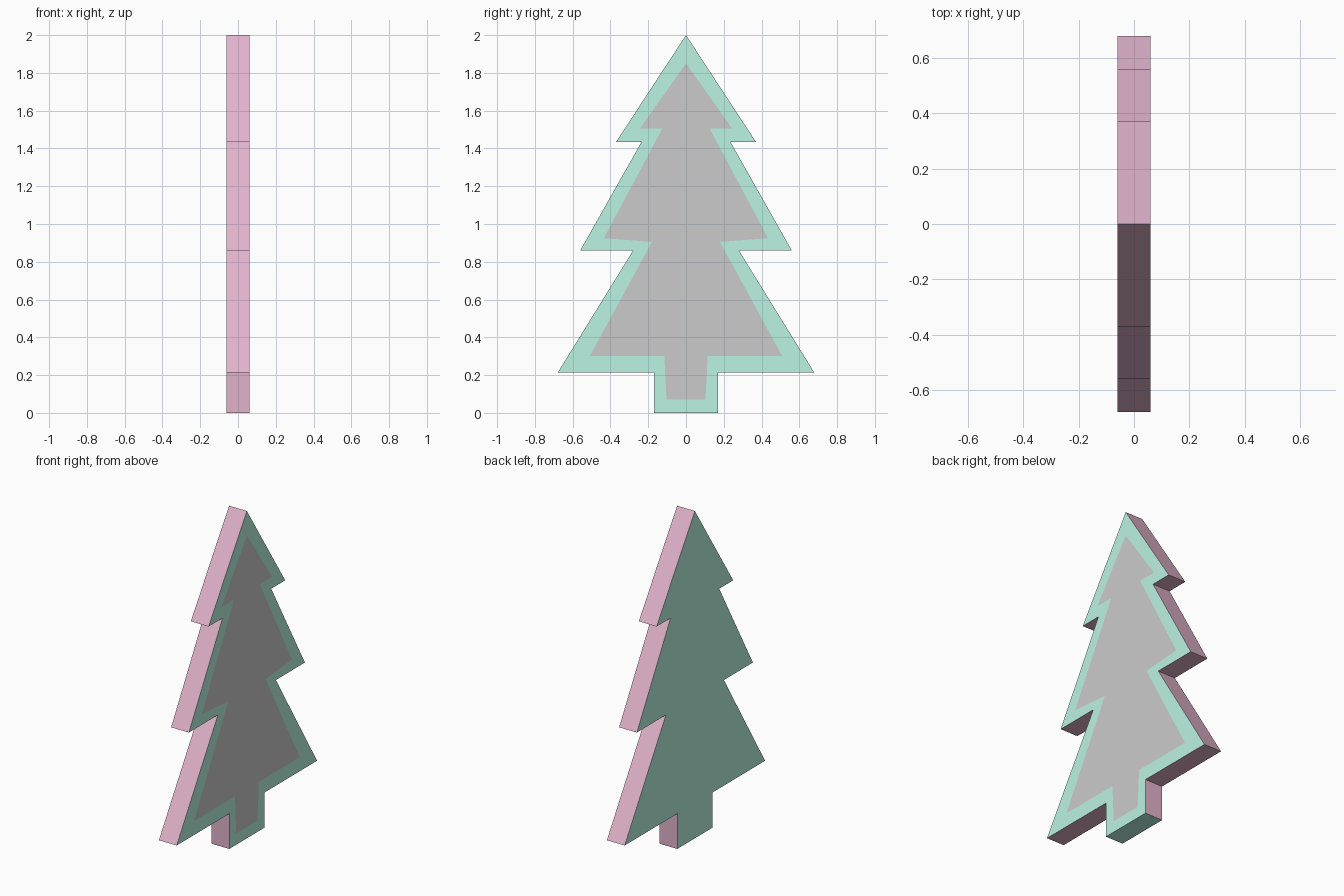
import bpy, bmesh

if "Cube" in bpy.data.objects:
    bpy.data.objects.remove(bpy.data.objects["Cube"])

HALF_T = 0.06  # half thickness along x

# Right halves of the silhouettes (y, z), tip to trunk bottom
OUTER = [(0, 2), (0.37, 1.435), (0.235, 1.435), (0.56, 0.86), (0.28, 0.86),
         (0.678, 0.215), (0.17, 0.215), (0.17, 0)]
INNER = [(0, 1.85), (0.245, 1.505), (0.125, 1.505), (0.435, 0.925), (0.18, 0.905),
         (0.51, 0.30), (0.115, 0.30), (0.103, 0.07)]


def material(name, color):
    m = bpy.data.materials.new(name)
    m.diffuse_color = (*color, 1)
    m.use_nodes = True
    m.node_tree.nodes["Principled BSDF"].inputs["Base Color"].default_value = m.diffuse_color
    return m


def mirrored(half):
    """Closed outline, counter-clockwise seen from +x."""
    return [half[0]] + [(-y, z) for y, z in half[1:]] + half[:0:-1]


def finish(bm, name, mats=()):
    me = bpy.data.meshes.new(name)
    bm.to_mesh(me)
    bm.free()
    for m in mats:
        me.materials.append(m)
    ob = bpy.data.objects.new(name, me)
    bpy.context.collection.objects.link(ob)
    return ob


green = material("green", (0.50, 0.90, 0.76))
purple = material("purple", (0.76, 0.45, 0.60))
outer, inner = mirrored(OUTER), mirrored(INNER)
n = len(outer)

# Tree body: plain back, edge band, and a frame around the front panel
bm = bmesh.new()
back = [bm.verts.new((-HALF_T, y, z)) for y, z in outer]
front = [bm.verts.new((HALF_T, y, z)) for y, z in outer]
rim = [bm.verts.new((HALF_T, y, z)) for y, z in inner]
bm.faces.new(back[::-1])
for i in range(n):
    j = (i + 1) % n
    bm.faces.new((front[i], front[j], rim[j], rim[i]))
    side = bm.faces.new((back[i], back[j], front[j], front[i]))
    is_base = outer[i][1] == 0 and outer[j][1] == 0
    side.material_index = 0 if is_base else 1
finish(bm, "tree_body", (green, purple))

# Flush grey panel filling the frame
bm = bmesh.new()
bm.faces.new([bm.verts.new((HALF_T, y, z)) for y, z in inner])
finish(bm, "front_panel")
